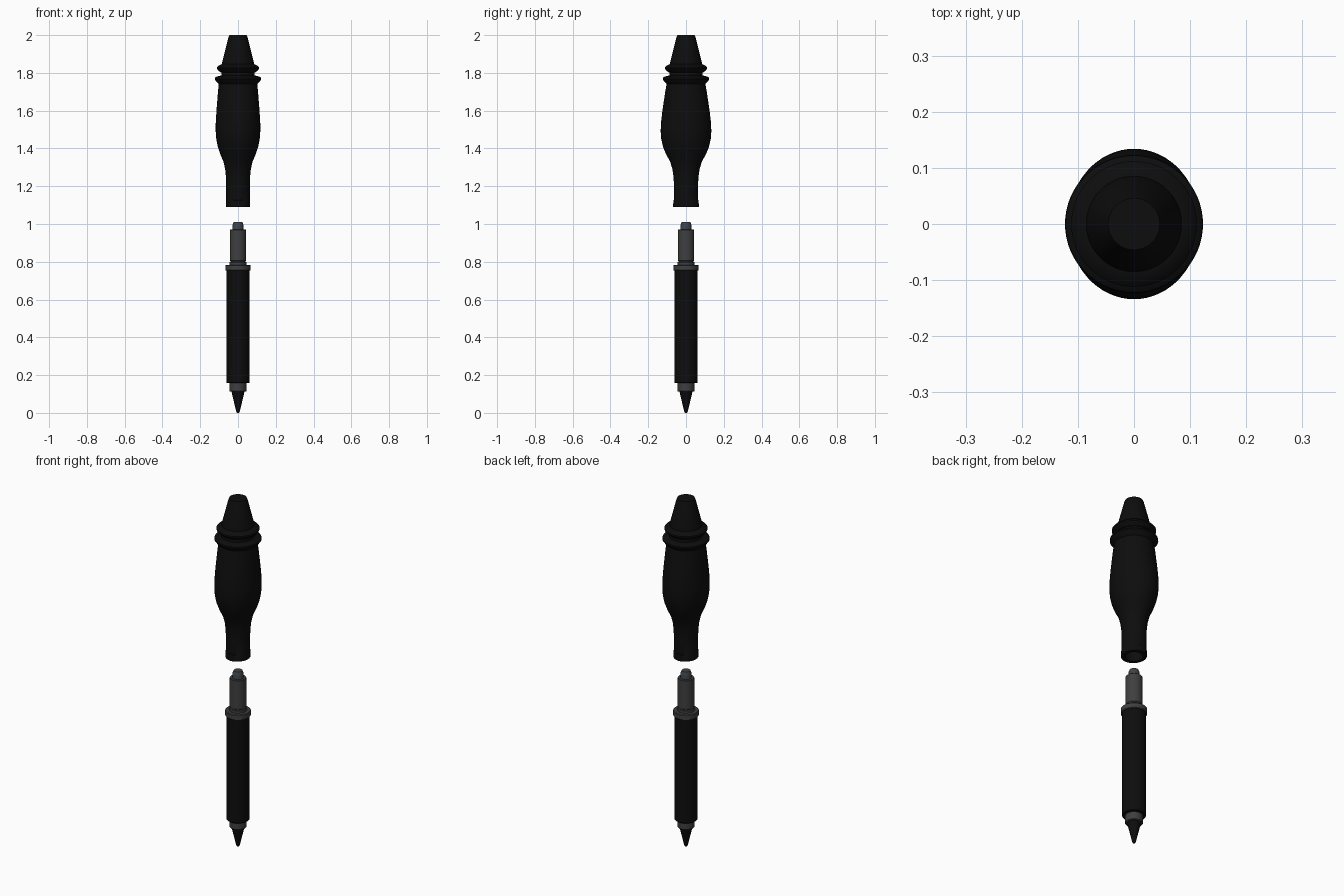
import bpy, bmesh, math


def material(name, rgb):
    m = bpy.data.materials.new(name)
    m.diffuse_color = (*rgb, 1)
    return m


BLACK = material("black", (0.004, 0.004, 0.004))
GREY = material("dark grey", (0.05, 0.05, 0.05))
STEEL = material("blue grey", (0.05, 0.058, 0.066))


def lathe(name, profile, mat, sides=64):
    """Loft elliptical rings; profile rows are (rx, z) or (rx, z, ry)."""
    bm = bmesh.new()
    rings = []
    for p in profile:
        rx, z, ry = p if len(p) == 3 else (p[0], p[1], p[0])
        rings.append([bm.verts.new((rx * math.cos(a), ry * math.sin(a), z))
                      for a in (2 * math.pi * i / sides for i in range(sides))])
    for lo, hi in zip(rings, rings[1:]):
        for i in range(sides):
            j = (i + 1) % sides
            bm.faces.new((lo[i], lo[j], hi[j], hi[i]))
    bm.faces.new(rings[0][::-1])
    bm.faces.new(rings[-1])
    bmesh.ops.recalc_face_normals(bm, faces=bm.faces)
    me = bpy.data.meshes.new(name)
    bm.to_mesh(me)
    bm.free()
    me.materials.append(mat)
    ob = bpy.data.objects.new(name, me)
    bpy.context.collection.objects.link(ob)
    bpy.ops.object.select_all(action='DESELECT')
    ob.select_set(True)
    bpy.context.view_layer.objects.active = ob
    bpy.ops.object.shade_smooth_by_angle(angle=math.radians(35))
    return ob


# Lower half: pointed tip, collar, barrel, flange and stem
lathe("point", [(0.006, 0), (0.009, 0.005), (0.035, 0.115)], BLACK)
lathe("lower_collar", [(0.042, 0.112), (0.045, 0.116), (0.045, 0.16)], GREY)
lathe("barrel", [(0.058, 0.157), (0.061, 0.161), (0.061, 0.756)], BLACK)
lathe("upper_collar", [(0.064, 0.753), (0.067, 0.756), (0.067, 0.781),
                       (0.064, 0.784)], GREY)
lathe("stem", [(0.046, 0.782), (0.046, 0.797), (0.041, 0.799), (0.041, 0.804),
               (0.043, 0.806), (0.043, 0.968), (0.041, 0.97)], GREY)
lathe("stem_tip", [(0.029, 0.968), (0.029, 0.995), (0.023, 1.01)], STEEL)

# Upper half: bored neck, swelling oval grip, two flanges and tapered cap
lathe("grip", [
    (0.046, 1.34), (0.046, 1.09), (0.063, 1.09, 0.068), (0.063, 1.125, 0.067),
    (0.063, 1.128, 0.064), (0.063, 1.21, 0.064), (0.064, 1.25, 0.066),
    (0.068, 1.29, 0.072), (0.077, 1.33, 0.084), (0.094, 1.37, 0.106),
    (0.107, 1.41, 0.122), (0.115, 1.45, 0.131), (0.118, 1.49, 0.134),
    (0.118, 1.53, 0.133), (0.114, 1.60, 0.125), (0.106, 1.70, 0.110),
    (0.101, 1.75, 0.101)], BLACK)
lathe("lower_flange", [(0.098, 1.738), (0.106, 1.746), (0.117, 1.757),
                       (0.123, 1.766), (0.122, 1.774), (0.114, 1.780),
                       (0.095, 1.785)], BLACK)
lathe("groove", [(0.088, 1.78), (0.088, 1.815)], BLACK)
lathe("upper_flange", [(0.092, 1.803), (0.104, 1.812), (0.112, 1.822),
                       (0.112, 1.830), (0.104, 1.838), (0.086, 1.846)], BLACK)
lathe("cap", [(0.086, 1.838), (0.084, 1.855), (0.050, 1.99), (0.046, 2.0)], BLACK)
